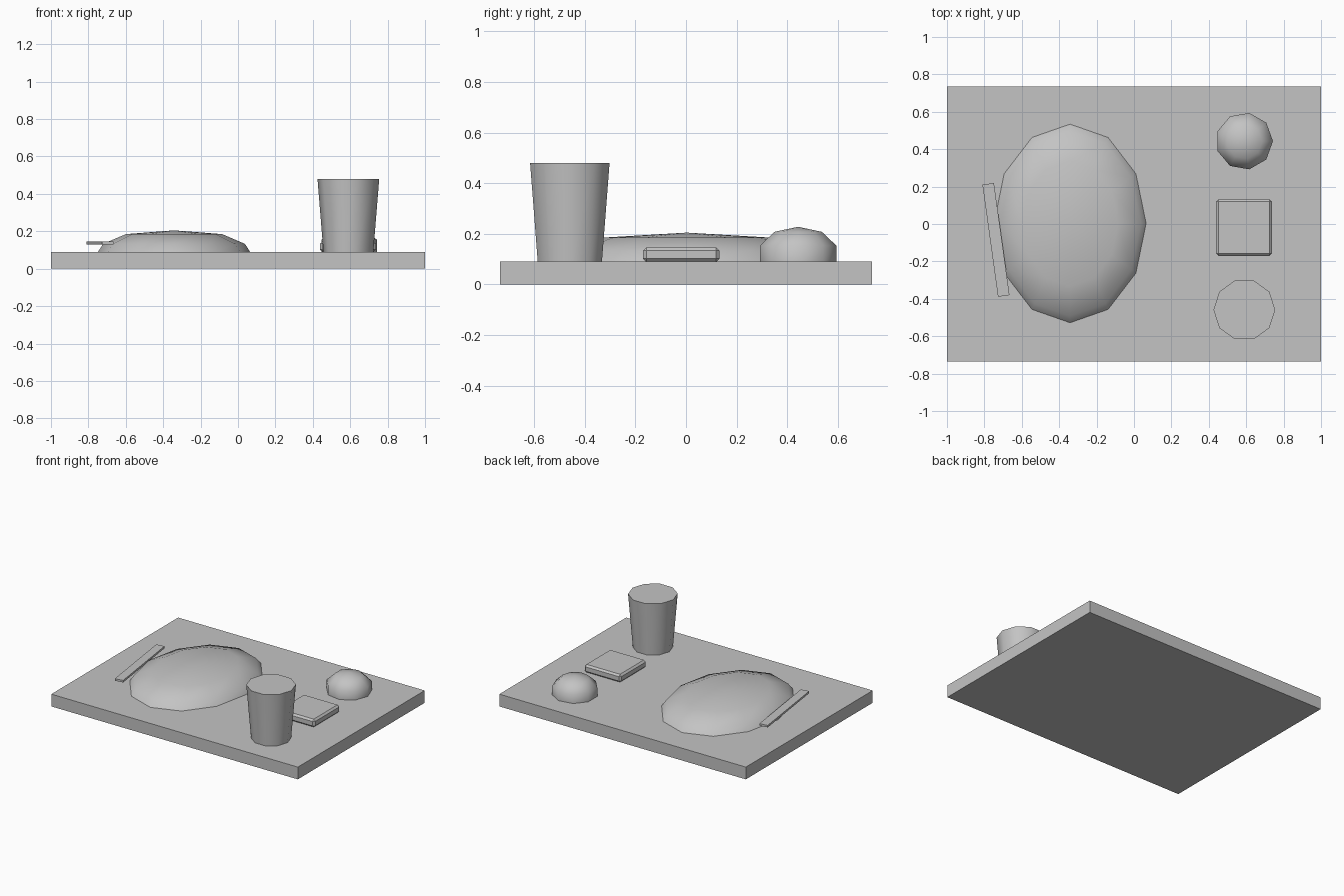
import bpy, bmesh, math

if "Cube" in bpy.data.objects:
    bpy.data.objects.remove(bpy.data.objects["Cube"])

grey = bpy.data.materials.new("plain grey")
grey.diffuse_color = (0.55, 0.55, 0.55, 1)
grey.use_nodes = True
grey.node_tree.nodes["Principled BSDF"].inputs["Base Color"].default_value = grey.diffuse_color


def finish(name, bm):
    bmesh.ops.recalc_face_normals(bm, faces=bm.faces)
    me = bpy.data.meshes.new(name)
    bm.to_mesh(me)
    bm.free()
    me.materials.append(grey)
    ob = bpy.data.objects.new(name, me)
    bpy.context.collection.objects.link(ob)
    return ob


def box(name, centre, size, turn=0.0, bevel=0.0):
    bm = bmesh.new()
    bmesh.ops.create_cube(bm, size=1)
    bmesh.ops.scale(bm, vec=size, verts=bm.verts)
    if bevel:
        bmesh.ops.bevel(bm, geom=bm.edges[:], offset=bevel, segments=1,
                        affect='EDGES')
    ob = finish(name, bm)
    ob.location = centre
    ob.rotation_euler.z = turn
    return ob


def lathe(name, centre, profile, sides, stretch=1.0):
    """Rings of (radius, z); radius 0 makes a point, other ends are capped flat."""
    bm = bmesh.new()
    rings = []
    for r, z in profile:
        if r == 0:
            rings.append([bm.verts.new((0, 0, z))] * sides)
        else:
            rings.append([bm.verts.new((r * math.cos(math.tau * i / sides),
                                        r * stretch * math.sin(math.tau * i / sides), z))
                          for i in range(sides)])
    for a, b in zip(rings, rings[1:]):
        for i in range(sides):
            j = (i + 1) % sides
            corners = list(dict.fromkeys((a[i], a[j], b[j], b[i])))
            bm.faces.new(corners).smooth = True
    for ring, (r, z) in ((rings[0], profile[0]), (rings[-1], profile[-1])):
        if r:
            bm.faces.new(ring)
    ob = finish(name, bm)
    ob.location = (centre[0], centre[1], 0)
    return ob


# Tray board
box("tray", (0, 0, 0.045), (2, 1.47, 0.09))

# Large oval mound
lathe("oval_mound", (-0.342, 0.003),
      [(0.41, 0.085), (0.379, 0.133), (0.257, 0.185), (0, 0.205)], 12, 1.305)

# Thin utensil leaning over the mound's edge
box("utensil", (-0.738, -0.085, 0.137), (0.062, 0.605, 0.015), 0.138)

# Tapered cup
lathe("cup", (0.59, -0.459), [(0.133, 0.085), (0.165, 0.48)], 10)

# Bevelled square block
box("square_block", (0.588, -0.019, 0.118), (0.298, 0.302, 0.058), 0, 0.013)

# Small round ball sunk into the tray
lathe("round_ball", (0.59, 0.443),
      [(0.153, 0.088), (0.153, 0.154), (0.095, 0.208), (0, 0.228)], 9)
